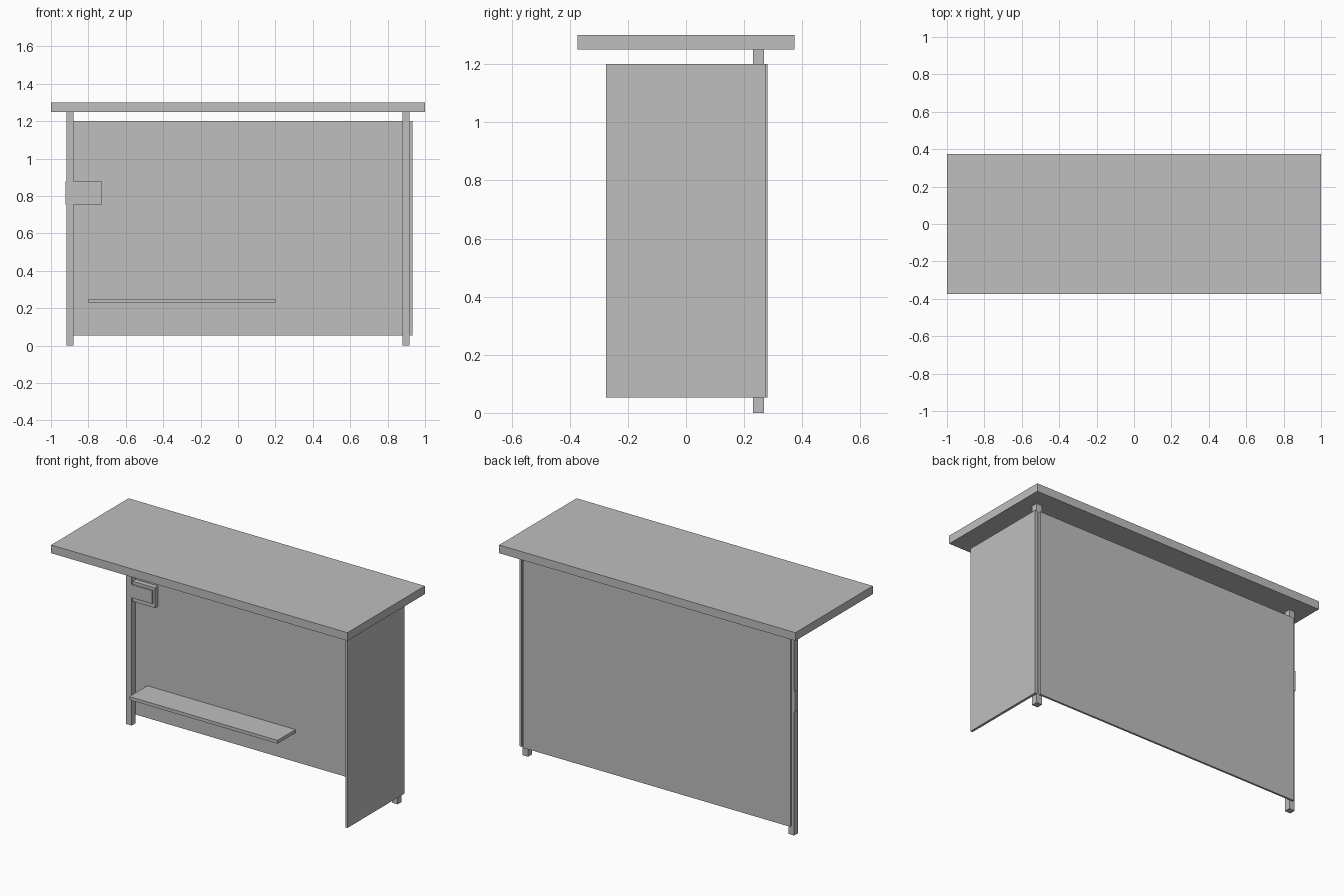
import bpy

cube = bpy.data.objects.get("Cube")
if cube:
    bpy.data.objects.remove(cube, do_unlink=True)

# Single plain grey finish
grey = bpy.data.materials.new("plain_grey")
grey.use_nodes = True
colour = (0.52, 0.52, 0.52, 1)
grey.diffuse_color = colour
grey.node_tree.nodes["Principled BSDF"].inputs["Base Color"].default_value = colour


def box(name, x, y, z):
    """Box spanning the given (min, max) ranges."""
    bpy.ops.mesh.primitive_cube_add(size=1, location=[sum(r) / 2 for r in (x, y, z)])
    ob = bpy.context.object
    ob.name = name
    ob.scale = [r[1] - r[0] for r in (x, y, z)]
    bpy.ops.object.transform_apply(location=False, rotation=False, scale=True)
    ob.data.materials.append(grey)
    return ob


# Table top
box("table_top", (-1, 1), (-0.373, 0.373), (1.25, 1.3))

# Two rear legs
for side, cx in (("right", -0.898), ("left", 0.898)):
    box(side + "_leg", (cx - 0.019, cx + 0.019), (0.23, 0.268), (0, 1.25))

# Back and side panels
panel_z = (0.053, 1.2)
box("back_panel", (-0.9, 0.9), (0.268, 0.28), panel_z)
box("side_panel", (0.917, 0.932), (-0.275, 0.274), panel_z)

# Low shelf fixed to the back panel
box("shelf", (-0.8, 0.2), (0.095, 0.268), (0.23, 0.25))

# Small stepped box by the right leg, its front flush with the leg
box("bracket_base", (-0.923, -0.727), (0.238, 0.268), (0.755, 0.878))
box("bracket_front", (-0.879, -0.741), (0.23, 0.238), (0.78, 0.86))
